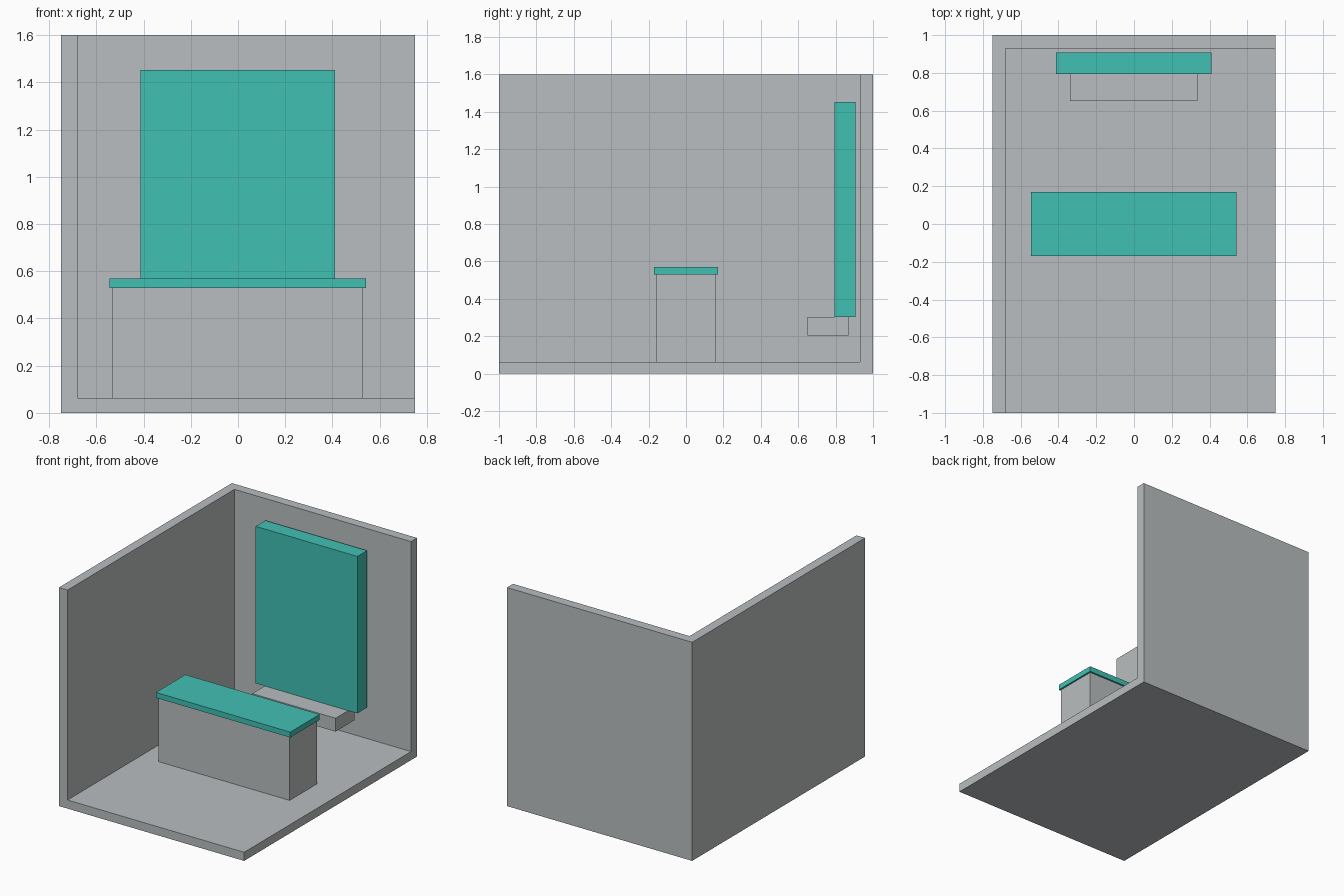
import bpy
import bmesh
from mathutils import Vector

cube = bpy.data.objects.get("Cube")
if cube:
    bpy.data.objects.remove(cube, do_unlink=True)


def make_material(name, rgb):
    mat = bpy.data.materials.new(name)
    mat.use_nodes = True
    color = (*rgb, 1.0)
    mat.diffuse_color = color
    mat.node_tree.nodes["Principled BSDF"].inputs["Base Color"].default_value = color
    return mat


def make_box(name, low, high, mat):
    """Axis-aligned box between two opposite corners."""
    low, high = Vector(low), Vector(high)
    bm = bmesh.new()
    bmesh.ops.create_cube(bm, size=1)
    bmesh.ops.scale(bm, vec=high - low, verts=bm.verts)
    bmesh.ops.translate(bm, vec=(low + high) / 2, verts=bm.verts)
    mesh = bpy.data.meshes.new(name)
    bm.to_mesh(mesh)
    bm.free()
    mesh.materials.append(mat)
    obj = bpy.data.objects.new(name, mesh)
    bpy.context.collection.objects.link(obj)
    return obj


gray = make_material("light_gray", (0.49, 0.515, 0.525))
teal = make_material("teal", (0.053, 0.53, 0.45))

# Room corner: floor, side wall and back wall left after hollowing one block
room = make_box("room_shell", (-0.75, -1, 0), (0.75, 1, 1.6), gray)
hollow = make_box("room_hollow_cutter", (-0.68, -1.5, 0.063), (1.5, 0.93, 2), gray)
hollow.hide_render = True
cut = room.modifiers.new("hollow", 'BOOLEAN')
cut.operation = 'DIFFERENCE'
cut.solver = 'EXACT'
cut.object = hollow
bpy.context.view_layer.objects.active = room
bpy.ops.object.modifier_apply(modifier=cut.name)
bpy.data.objects.remove(hollow, do_unlink=True)

# Counter in the middle of the floor
make_box("counter_base", (-0.533, -0.16, 0.063), (0.53, 0.157, 0.53), gray)
make_box("counter_top", (-0.545, -0.17, 0.53), (0.542, 0.17, 0.57), teal)

# Panel in front of the back wall, with the ledge below it
make_box("back_panel", (-0.413, 0.795, 0.303), (0.41, 0.907, 1.452), teal)
make_box("panel_ledge", (-0.34, 0.65, 0.205), (0.335, 0.87, 0.303), gray)
